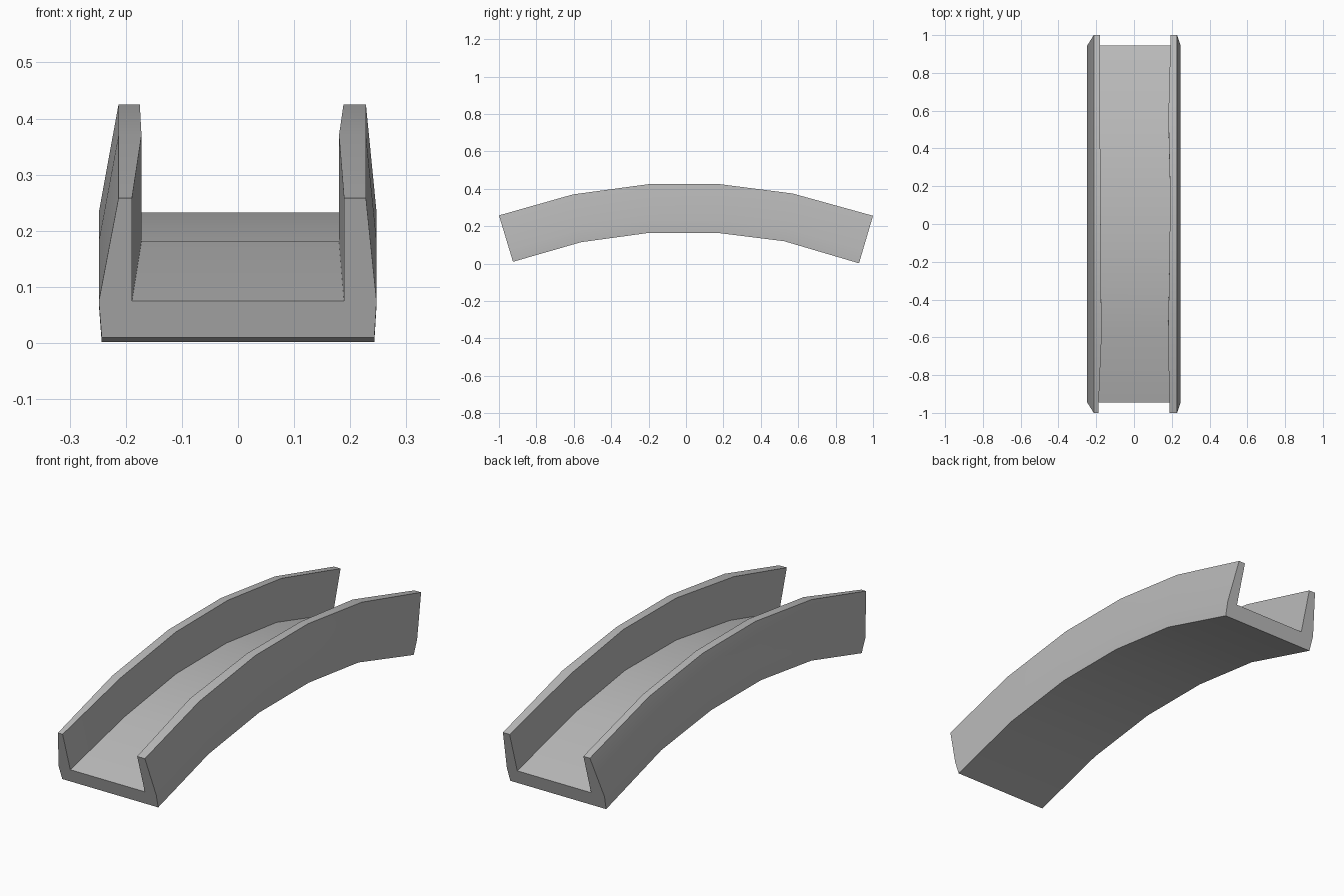
import bpy
import bmesh
from math import radians
from mathutils import Vector

cube = bpy.data.objects.get("Cube")
if cube:
    bpy.data.objects.remove(cube, do_unlink=True)

grey = bpy.data.materials.new("stone_grey")
grey.use_nodes = True
colour = (0.5, 0.5, 0.5, 1)
grey.diffuse_color = colour
grey.node_tree.nodes["Principled BSDF"].inputs["Base Color"].default_value = colour

# Arched path: bottom (y, z), rim (y, z), inner wall x on each side
stations = [
    ((-0.925, 0.01), (-1.0, 0.258), -0.189, 0.189),
    ((-0.56, 0.115), (-0.605, 0.37), -0.172, 0.18),
    ((-0.195, 0.165), (-0.20, 0.425), -0.175, 0.188),
    ((0.165, 0.165), (0.18, 0.425), -0.177, 0.191),
    ((0.525, 0.12), (0.57, 0.375), -0.18, 0.182),
    ((0.925, 0.002), (1.0, 0.256), -0.18, 0.194),
]
FLOOR = 0.26  # floor height as a share of the wall height


def section(bottom, rim, inner_left, inner_right):
    """U-shaped channel section, tilted to follow the arch."""
    low, high = Vector((0, *bottom)), Vector((0, *rim))
    outline = [(-0.243, 0), (0.243, 0), (0.247, FLOOR), (0.228, 1),
               (inner_right, 1), (inner_right, FLOOR),
               (inner_left, FLOOR), (inner_left, 1),
               (-0.213, 1), (-0.248, FLOOR)]
    return [low.lerp(high, t) + Vector((x, 0, 0)) for x, t in outline]


# Loft the channel along the arch and close both ends
bm = bmesh.new()
rings = [[bm.verts.new(p) for p in section(*s)] for s in stations]
for a, b in zip(rings, rings[1:]):
    for i in range(len(a)):
        j = (i + 1) % len(a)
        bm.faces.new((a[i], a[j], b[j], b[i]))

# End caps: a base strip and two walls
for ring in (rings[0], rings[-1]):
    for part in ((0, 1, 2, 5, 6, 9), (2, 3, 4, 5), (6, 7, 8, 9)):
        bm.faces.new([ring[i] for i in part])
bmesh.ops.recalc_face_normals(bm, faces=bm.faces)

mesh = bpy.data.meshes.new("arched_channel")
bm.to_mesh(mesh)
bm.free()
mesh.materials.append(grey)
channel = bpy.data.objects.new("arched_channel", mesh)
bpy.context.collection.objects.link(channel)

bpy.ops.object.select_all(action="DESELECT")
channel.select_set(True)
bpy.context.view_layer.objects.active = channel
bpy.ops.object.shade_smooth_by_angle(angle=radians(30))
